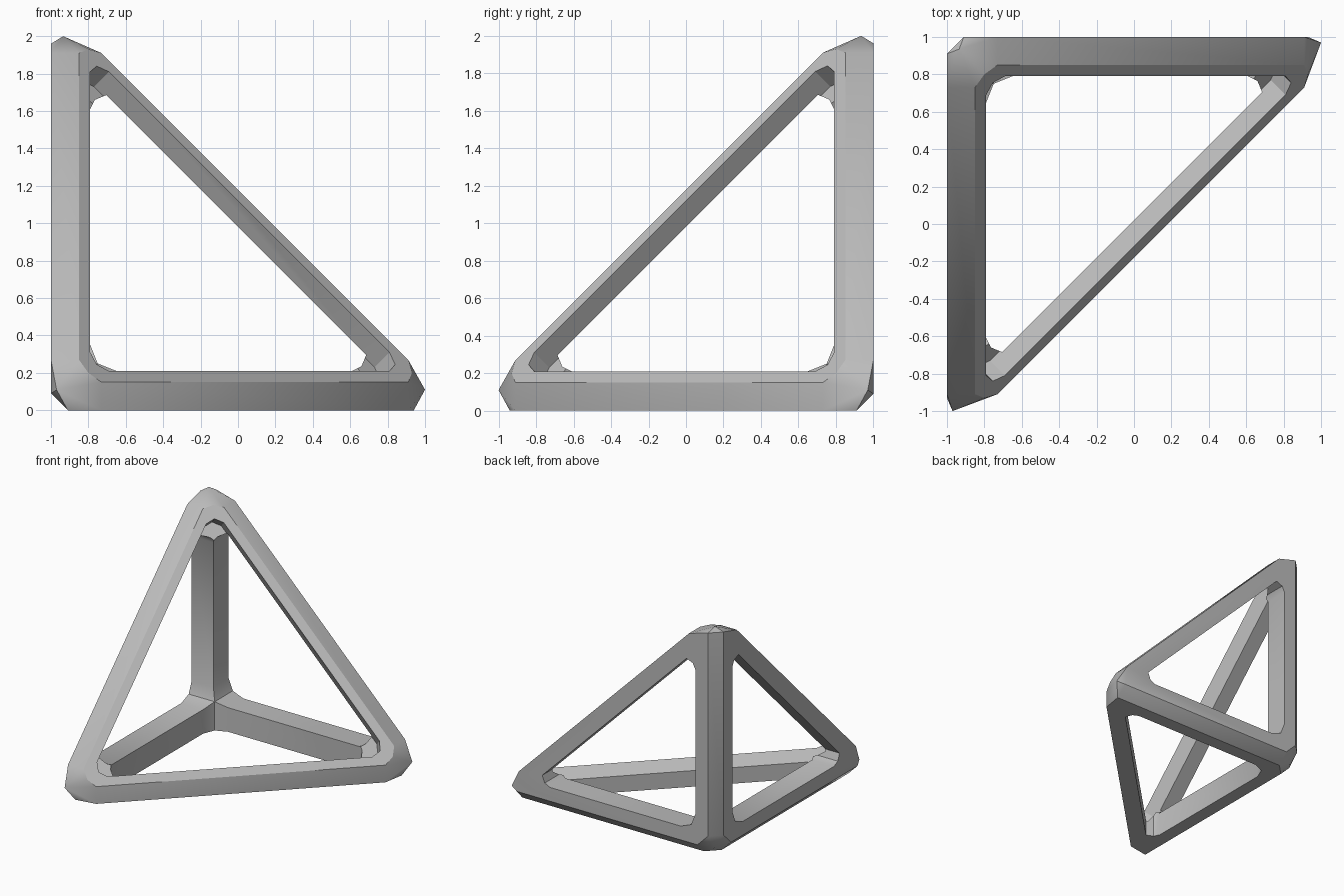
import bpy
import bmesh
from itertools import permutations
from mathutils import Vector

if "Cube" in bpy.data.objects:
    bpy.data.objects.remove(bpy.data.objects["Cube"], do_unlink=True)

grey = bpy.data.materials.new("plain_grey")
grey.use_nodes = True
colour = (0.5, 0.5, 0.5, 1)
grey.diffuse_color = colour
grey.node_tree.nodes["Principled BSDF"].inputs["Base Color"].default_value = colour


def place(p):
    """Distances from the three square faces to model space."""
    return Vector((p[0] - 1, 1 - p[1], p[2]))


def hull(name, points):
    bm = bmesh.new()
    for p in set(points):
        bm.verts.new(place(p))
    result = bmesh.ops.convex_hull(bm, input=bm.verts[:])
    loose = [v for v in result["geom_interior"] if isinstance(v, bmesh.types.BMVert)]
    bmesh.ops.delete(bm, geom=loose, context="VERTS")
    bmesh.ops.dissolve_limit(bm, angle_limit=0.01, verts=bm.verts[:], edges=bm.edges[:])
    bmesh.ops.recalc_face_normals(bm, faces=bm.faces[:])
    mesh = bpy.data.meshes.new(name)
    bm.to_mesh(mesh)
    bm.free()
    obj = bpy.data.objects.new(name, mesh)
    bpy.context.collection.objects.link(obj)
    mesh.materials.append(grey)
    return obj


def every_way(p):
    return list(permutations(p))


# Solid corner pyramid with chamfered edges and blunted corners
outer = [(0.07, 0.07, 0.07)]
for p in [(0, 0.09, 0.19), (1.91, 0.15, 0.27), (1.93, 0.2, 0.2), (1.91, 0.27, 0)]:
    outer += every_way(p)
outer += [(1.94, 0.09, 0), (1.93, 0, 0.09), (0.09, 1.94, 0), (0, 1.93, 0.09),
          (0.09, 0, 1.96), (0, 0.09, 1.96)]
outer += [(2, 0.03, 0.11), (0.03, 2, 0.11), (0.065, 0.065, 2)]
frame = hull("pyramid_frame", outer)

# Openings through the three square faces
half = [(0.21, 0.35), (0.25, 0.25), (1.61, 0.21), (1.66, 0.235), (1.685, 0.295)]
profile = half + [(v, u) for u, v in half]
cutters = []
for axis in range(3):
    points = []
    for u, v in profile:
        for depth in (-0.1, 2.4):
            p = [u, v]
            p.insert(axis, depth)
            points.append(tuple(p))
    cutters.append(hull("opening_cutter", points))

# Opening in the sloping face, cut square to it
points = []
for p in every_way((0.21, 0.31, 1.81)) + every_way((0.245, 0.245, 1.84)):
    for shift in (0.08, -0.08):
        points.append(tuple(c + shift for c in p))
cutters.append(hull("slope_cutter", points))

for cutter in cutters:
    cutter.hide_render = True
    mod = frame.modifiers.new("opening", "BOOLEAN")
    mod.operation = "DIFFERENCE"
    mod.solver = "EXACT"
    mod.object = cutter

# Apply the cuts and remove the helpers
depsgraph = bpy.context.evaluated_depsgraph_get()
mesh = bpy.data.meshes.new_from_object(frame.evaluated_get(depsgraph))
frame.modifiers.clear()
frame.data = mesh
for cutter in cutters:
    bpy.data.objects.remove(cutter, do_unlink=True)

bpy.ops.object.select_all(action="DESELECT")
frame.select_set(True)
bpy.context.view_layer.objects.active = frame
bpy.ops.object.shade_smooth_by_angle(angle=0.55)
